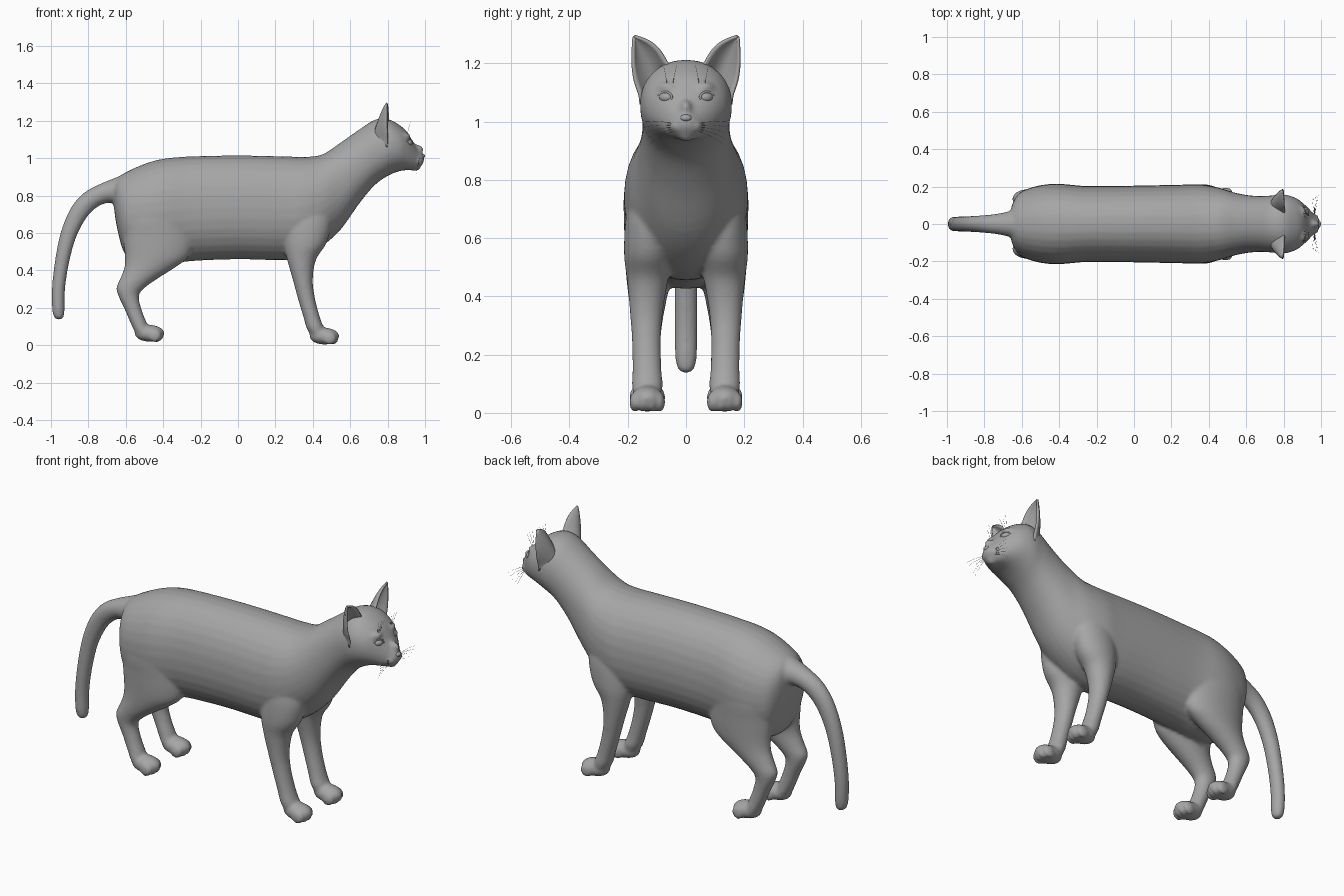
import bpy, bmesh, math
from mathutils import Vector, Matrix

cube = bpy.data.objects.get("Cube")
if cube:
    bpy.data.objects.remove(cube)

grey = bpy.data.materials.new("fur_grey")
grey.use_nodes = True
tone = (0.38, 0.38, 0.38, 1)
grey.diffuse_color = tone
grey.node_tree.nodes["Principled BSDF"].inputs["Base Color"].default_value = tone


def add_object(name, data):
    obj = bpy.data.objects.new(name, data)
    bpy.context.scene.collection.objects.link(obj)
    data.materials.append(grey)
    return obj


def finish(bm, name):
    bmesh.ops.recalc_face_normals(bm, faces=bm.faces)
    for face in bm.faces:
        face.smooth = True
    mesh = bpy.data.meshes.new(name)
    bm.to_mesh(mesh)
    bm.free()
    return add_object(name, mesh)


def refine(rows, steps=4):
    """Catmull-Rom interpolation of the rows of a section table."""
    rows = [rows[0]] + list(rows) + [rows[-1]]
    out = []
    for i in range(1, len(rows) - 2):
        for k in range(steps):
            t = k / steps
            out.append([b + t / 2 * (c - a + t * (2*a - 5*b + 4*c - d + t * (3*b - a - 3*c + d)))
                        for a, b, c, d in zip(*rows[i - 1:i + 3])])
    return out + [list(rows[-1])]


def loft(bm, rings, power=2.0, sides=32):
    """Closed skin through rings of (centre, side axis, up axis)."""
    loops = []
    for centre, u, v in rings:
        loop = []
        for i in range(sides):
            a = math.tau * i / sides
            c, s = math.cos(a), math.sin(a)
            loop.append(bm.verts.new(centre + u * math.copysign(abs(c) ** (2 / power), c)
                                     + v * math.copysign(abs(s) ** (2 / power), s)))
        loops.append(loop)
    for one, two in zip(loops, loops[1:]):
        for i in range(sides):
            j = (i + 1) % sides
            bm.faces.new((one[i], one[j], two[j], two[i]))
    bm.faces.new(loops[0])
    bm.faces.new(loops[-1])


def ball(bm, centre, radii, yaw=0):
    m = Matrix.Translation(centre) @ Matrix.Rotation(yaw, 4, "Z") @ Matrix.Diagonal((*radii, 1))
    bmesh.ops.create_uvsphere(bm, u_segments=24, v_segments=16, radius=1, matrix=m)


def leg(bm, table, side):
    rings = [(Vector(((lo + hi) / 2, side * y, z)), Vector((0, w, 0)), Vector(((hi - lo) / 2, 0, 0)))
             for z, lo, hi, y, w in refine(table)]
    loft(bm, rings)


def paw(bm, toe_x, y, z):
    ball(bm, (toe_x - 0.075, y, z + 0.012), (0.08, 0.056, 0.045))
    for i in range(4):
        off = i - 1.5
        ball(bm, (toe_x - 0.034 - 0.006 * off * off, y + off * 0.029, z),
             (0.036, 0.018, 0.035))


skin = bmesh.new()

# Torso, neck and head: x, top, bottom, half width
torso = [
    (-.665, .86, .75, .05), (-.645, .895, .62, .12), (-.6, .925, .48, .175),
    (-.5, .97, .43, .207), (-.4, .997, .43, .215), (-.25, 1.01, .45, .203),
    (0, 1.015, .46, .205), (.25, 1.01, .455, .21), (.35, 1.007, .475, .212),
    (.45, 1.02, .53, .195), (.55, 1.085, .62, .165), (.65, 1.155, .76, .15),
    (.73, 1.205, .855, .152), (.8, 1.21, .905, .158), (.86, 1.18, .93, .142),
    (.9, 1.145, .936, .115), (.935, 1.09, .937, .082), (.965, 1.045, .945, .05),
    (.985, 1.027, .965, .03), (.995, 1.015, .985, .015),
]
loft(skin, [(Vector((x, 0, (top + low) / 2)), Vector((0, w, 0)), Vector((0, 0, (top - low) / 2)))
            for x, top, low, w in refine(torso)], power=2.15)

# Tail: x, z, half width, half thickness
tail = refine([
    (-.56, .84, .1, .09), (-.66, .825, .07, .066), (-.73, .808, .055, .053),
    (-.8, .768, .047, .052), (-.86, .695, .043, .049), (-.91, .58, .041, .043),
    (-.942, .44, .04, .038), (-.96, .3, .039, .035), (-.96, .19, .037, .033),
    (-.956, .15, .027, .025), (-.955, .137, .01, .01),
])
rings = []
for i, (x, z, w, t) in enumerate(tail):
    a, b = tail[max(i - 1, 0)], tail[min(i + 1, len(tail) - 1)]
    along = Vector((b[0] - a[0], 0, b[1] - a[1])).normalized()
    rings.append((Vector((x, 0, z)), Vector((0, w, 0)), Vector((-along.z, 0, along.x)) * t))
loft(skin, rings)

# Legs: z, back x, front x, y centre, half width
front_leg = [
    (.78, .3, .46, .12, .05), (.68, .25, .5, .125, .08), (.55, .245, .475, .13, .083),
    (.46, .262, .418, .132, .071), (.35, .293, .4, .136, .057), (.25, .32, .412, .136, .05),
    (.15, .35, .438, .134, .05), (.09, .368, .46, .133, .053), (.035, .4, .47, .133, .04),
]
hind_leg = [
    (.82, -.56, -.32, .1, .06), (.7, -.62, -.25, .115, .095), (.58, -.615, -.235, .12, .09),
    (.48, -.605, -.26, .126, .08), (.42, -.607, -.33, .13, .07), (.36, -.628, -.425, .132, .06),
    (.31, -.65, -.495, .133, .052), (.265, -.64, -.53, .133, .047), (.19, -.605, -.515, .133, .044),
    (.12, -.575, -.488, .133, .047), (.07, -.55, -.47, .133, .05), (.035, -.52, -.46, .133, .04),
]
for side in (1, -1):
    leg(skin, front_leg, side)
    leg(skin, hind_leg, side)
    paw(skin, 0.537, side * 0.133, 0.037)
    paw(skin, -0.398, side * 0.133, 0.052)
    # Muzzle pads and brows
    ball(skin, (.955, side * .027, .985), (.034, .03, .025))
    ball(skin, (.895, side * .066, 1.118), (.026, .034, .018), side * .5)
ball(skin, (.946, 0, .95), (.028, .028, .018))
ball(skin, (.948, 0, 1.045), (.045, .022, .03))

body = finish(skin, "body")
remesh = body.modifiers.new("blend_parts", "REMESH")
remesh.mode = "VOXEL"
remesh.voxel_size = 0.009
remesh.use_smooth_shade = True
relax = body.modifiers.new("relax", "SMOOTH")
relax.factor = 0.5
relax.iterations = 7

# Nose
bm = bmesh.new()
ball(bm, (.983, 0, 1.012), (.017, .02, .013))
finish(bm, "nose")

for side, word in ((1, "left"), (-1, "right")):
    # Cupped ear, open to the front
    inner, outer = Vector((.805, side * .065, 1.2)), Vector((.8, side * .158, 1.09))
    tip = Vector((.798, side * .179, 1.295))
    across = (outer - inner).normalized()
    bm = bmesh.new()
    rows, cols = 12, 12
    grid = []
    for r in range(rows + 1):
        v = -0.15 + 1.13 * r / rows
        line = []
        for c in range(cols + 1):
            u = 2 * c / cols - 1
            p = inner.lerp(outer, (u + 1) / 2).lerp(tip, v)
            p += across * u * 0.02 * math.sin(math.pi * max(v, 0))
            p.x -= 0.068 * (1 - u * u) * (1 - v) ** 0.8
            line.append(bm.verts.new(p))
        grid.append(line)
    for low, high in zip(grid, grid[1:]):
        for c in range(cols):
            bm.faces.new((low[c], low[c + 1], high[c + 1], high[c]))
    ear = finish(bm, word + "_ear")
    shell = ear.modifiers.new("thickness", "SOLIDIFY")
    shell.thickness = 0.01
    shell.offset = 0

    # Eye with a thin lid rim
    bm = bmesh.new()
    ball(bm, (.91, side * .067, 1.083), (.022, .027, .019), side * .55)
    finish(bm, word + "_eye")
    lid = bpy.data.curves.new(word + "_eyelid", "CURVE")
    lid.dimensions = "3D"
    lid.bevel_depth = 0.004
    rim = lid.splines.new("POLY")
    rim.points.add(23)
    rim.use_cyclic_u = True
    for i, point in enumerate(rim.points):
        a = math.tau * i / 24
        local = Matrix.Rotation(side * .55, 3, "Z") @ Vector((.009, .027 * math.cos(a), .019 * math.sin(a)))
        point.co = (*(local + Vector((.91, side * .067, 1.083))), 1)
    add_object(word + "_eyelid", lid)

    # Whiskers on the muzzle and above the eye
    hairs = bpy.data.curves.new(word + "_whiskers", "CURVE")
    hairs.dimensions = "3D"
    hairs.bevel_depth = 0.0008
    hairs.bevel_resolution = 1
    strands = [((.965, .04, .992 - .006 * i), (.985 - .008 * i, .155 - .006 * i, 1.0 - .02 * i))
               for i in range(5)]
    strands += [((.905, .045 + .01 * i, 1.13), (.925, .03 + .025 * i, 1.2)) for i in range(3)]
    for root, end in strands:
        hair = hairs.splines.new("POLY")
        hair.points.add(6)
        for i, point in enumerate(hair.points):
            t = i / 6
            p = Vector(root).lerp(Vector(end), t)
            p.z += 0.02 * t * (1 - t)
            point.co = (p.x, side * p.y, p.z, 1)
            point.radius = 1 - 0.6 * t
    add_object(word + "_whiskers", hairs)
